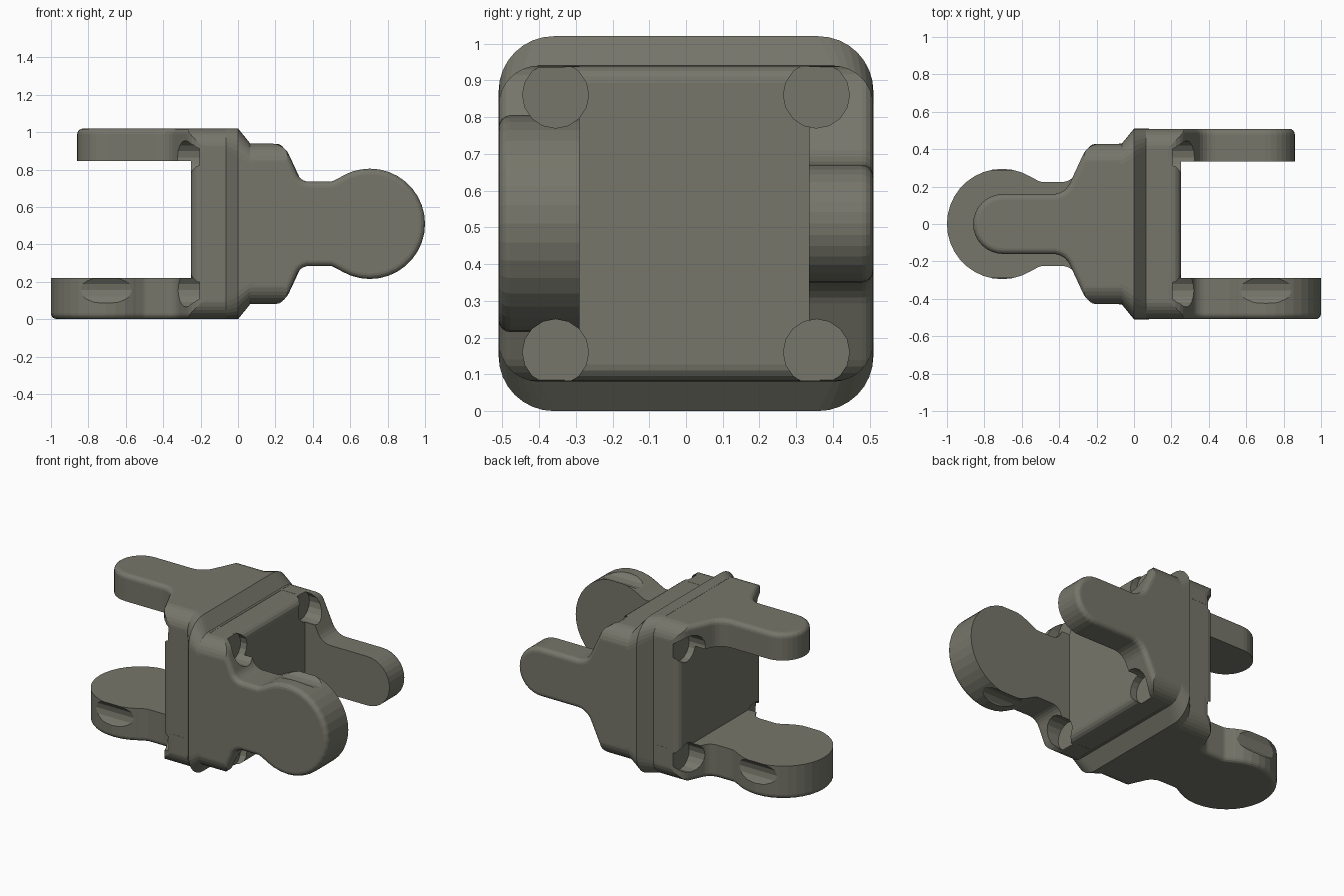
import bpy, bmesh
from math import sin, cos, pi, radians
from mathutils import Vector, Matrix

if "Cube" in bpy.data.objects:
    bpy.data.objects.remove(bpy.data.objects["Cube"])

ZC = 0.51  # height of the joint axis


def make(name, bm):
    bmesh.ops.recalc_face_normals(bm, faces=bm.faces)
    me = bpy.data.meshes.new(name)
    bm.to_mesh(me)
    bm.free()
    ob = bpy.data.objects.new(name, me)
    bpy.context.collection.objects.link(ob)
    return ob


def boolean(a, b, op):
    m = a.modifiers.new(op, 'BOOLEAN')
    m.operation, m.object, m.solver = op, b, 'EXACT'
    bpy.ops.object.select_all(action='DESELECT')
    bpy.context.view_layer.objects.active = a
    a.select_set(True)
    bpy.ops.object.modifier_apply(modifier=m.name)
    bpy.data.objects.remove(b)


def box(name, lo, hi, bevel=0):
    lo, hi = Vector(lo), Vector(hi)
    bm = bmesh.new()
    bmesh.ops.create_cube(bm, size=1, matrix=Matrix.Translation((lo + hi) / 2)
                          @ Matrix.Diagonal((*(hi - lo), 1)))
    if bevel:  # round only the long top and bottom edges of the far face
        edges = [e for e in bm.edges if all(abs(v.co.x - hi.x) < 1e-4 for v in e.verts)
                 and abs(e.verts[0].co.z - e.verts[1].co.z) < 1e-4]
        bmesh.ops.bevel(bm, geom=edges, offset=bevel, segments=4,
                        profile=0.5, affect='EDGES')
    return make(name, bm)


def fillet(pts, n=5):
    """Round the inner corners of an open path of (x, z, radius)."""
    out = [Vector(pts[0][:2])]
    for i in range(1, len(pts) - 1):
        p, r = Vector(pts[i][:2]), pts[i][2]
        d0 = (Vector(pts[i - 1][:2]) - p).normalized()
        d1 = (Vector(pts[i + 1][:2]) - p).normalized()
        half = d0.angle(d1) / 2
        c = p + (d0 + d1).normalized() * (r / sin(half))
        t = r * cos(half) / sin(half)
        a, b = p + d0 * t - c, p + d1 * t - c
        for k in range(n + 1):
            out.append(c + a.lerp(b, k / n).normalized() * r)
    out.append(Vector(pts[-1][:2]))
    return out


def arm(name, path, cx, r, start, y_in, y_out, n=12):
    """Flat arm: shoulder path, round end, rounded outer rim."""
    top = fillet(path) + [Vector((cx + r * cos(a), r * sin(a)))
                          for a in [start * (1 - k / n) for k in range(n)]]
    loop = top + [Vector((cx + r, 0))] + [Vector((p.x, -p.y)) for p in reversed(top)]
    bm = bmesh.new()
    inner = [bm.verts.new((p.x, y_in, p.y)) for p in loop]
    outer = [bm.verts.new((p.x, y_out, p.y)) for p in loop]
    bm.faces.new(inner)
    cap = bm.faces.new(outer)
    for i in range(len(loop)):
        j = (i + 1) % len(loop)
        bm.faces.new((inner[i], inner[j], outer[j], outer[i]))
    bmesh.ops.recalc_face_normals(bm, faces=bm.faces)
    bmesh.ops.bevel(bm, geom=list(cap.edges), offset=0.03, segments=4,
                    profile=0.5, affect='EDGES', clamp_overlap=False)
    return make(name, bm)


def envelope():
    """Rounded square flange tapering to the fork's rounded section."""
    bm = bmesh.new()
    rings = []
    for x, hy, hz, r in ((0, .51, .51, .15), (.065, .51, .43, .11), (1.1, .51, .43, .11)):
        ring = []
        for q, (sy, sz) in enumerate(((1, 1), (-1, 1), (-1, -1), (1, -1))):
            for k in range(9):
                a = (q + k / 8) * pi / 2
                ring.append(bm.verts.new((x, sy * (hy - r) + r * cos(a),
                                          sz * (hz - r) + r * sin(a))))
        rings.append(ring)
    for a, b in zip(rings, rings[1:]):
        for i in range(len(a)):
            j = (i + 1) % len(a)
            bm.faces.new((a[i], a[j], b[j], b[i]))
    bm.faces.new(rings[0])
    bm.faces.new(rings[-1])
    return make("envelope", bm)


# Fork: base plate, central block, wide arm and narrow arm
fork = box("right_fork", (-.1, -.6, -.6), (.08, .6, .6))
block = box("block", (-.05, -.33, -.428), (.25, .365, .428), .045)
wide = arm("wide_arm", [(-.1, .429, 0), (.245, .429, .1), (.335, .225, .07),
                        (.50, .225, .05), (.549, .250, 0)],
           .705, .295, radians(120), -.29, -.509)
narrow = arm("narrow_arm", [(-.1, .429, 0), (.245, .429, .1), (.37, .16, .1),
                            (.6, .16, 0)], .70, .16, radians(90), .335, .509, 8)
for part in (block, wide, narrow):
    boolean(fork, part, 'UNION')
boolean(fork, envelope(), 'INTERSECT')

# Screw clearances, which also graze the rim of the wide arm
for sy in (-1, 1):
    for sz in (-1, 1):
        bm = bmesh.new()
        bmesh.ops.create_cone(bm, cap_ends=True, segments=16, radius1=.09, radius2=.09,
                              depth=1, matrix=Matrix.Translation((.705, sy * .355, sz * .35))
                              @ Matrix.Rotation(pi / 2, 4, 'Y'))
        boolean(fork, make("clearance", bm), 'DIFFERENCE')

# Dull olive-grey plastic, facets left flat
olive = bpy.data.materials.new("olive_grey")
olive.diffuse_color = (0.18, 0.18, 0.145, 1)
olive.use_nodes = True
olive.node_tree.nodes["Principled BSDF"].inputs["Base Color"].default_value = olive.diffuse_color
fork.data.materials.clear()
fork.data.materials.append(olive)
for poly in fork.data.polygons:
    poly.material_index = 0
    poly.use_smooth = False

# Second fork is the same part, turned a quarter and facing the other way
other = fork.copy()
other.data = fork.data.copy()
other.name = "left_fork"
bpy.context.collection.objects.link(other)
turn = Matrix(((-1, 0, 0, 0), (0, 0, 1, 0), (0, 1, 0, 0), (0, 0, 0, 1)))
other.data.transform(turn)
for ob in (fork, other):
    ob.data.transform(Matrix.Translation((0, 0, ZC)))
